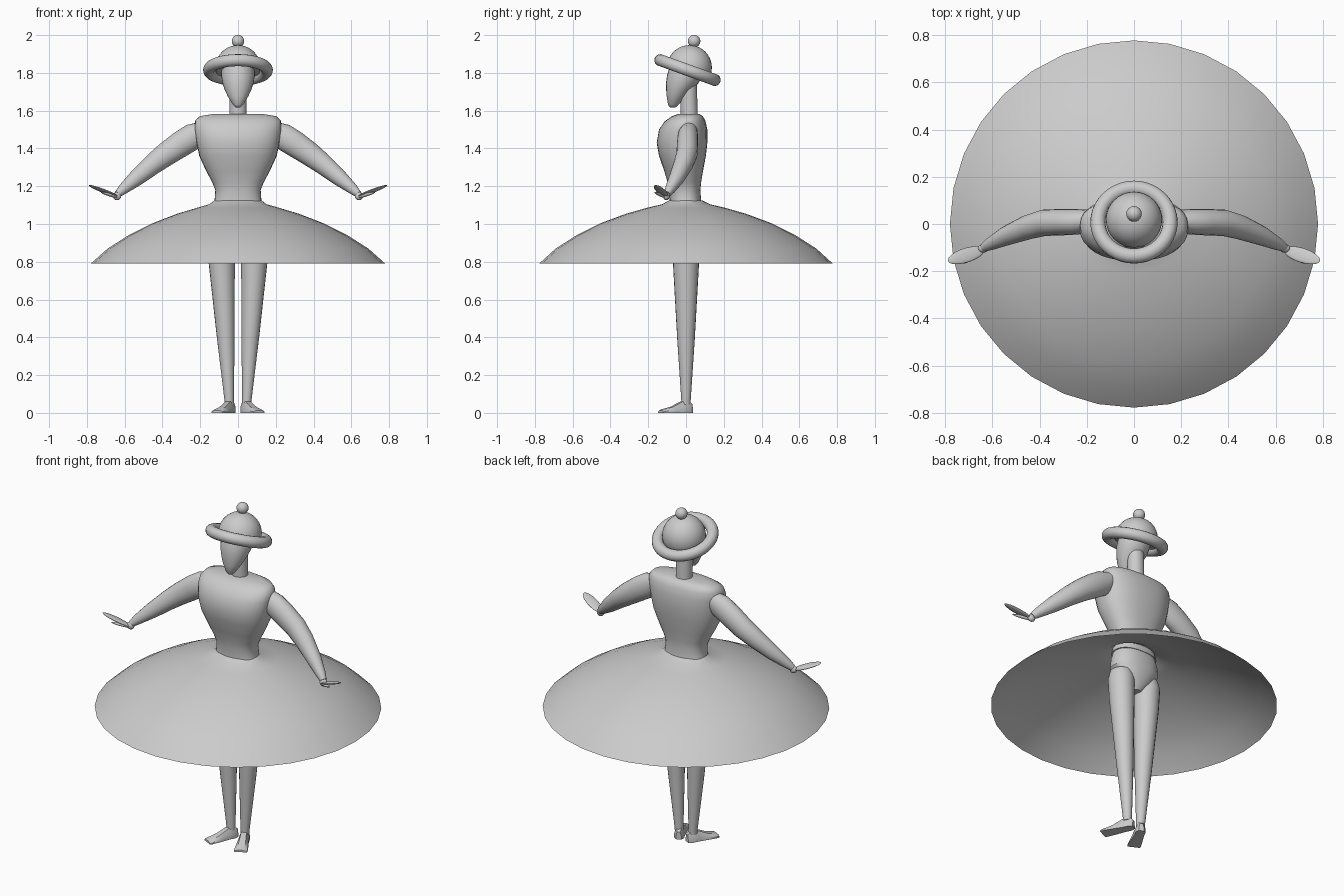
import bpy, bmesh
from math import sin, cos, pi, radians, copysign
from mathutils import Vector, Matrix

if "Cube" in bpy.data.objects:
    bpy.data.objects.remove(bpy.data.objects["Cube"])


def finish(name, bm, angle=40):
    bmesh.ops.recalc_face_normals(bm, faces=bm.faces)
    me = bpy.data.meshes.new(name)
    bm.to_mesh(me)
    bm.free()
    ob = bpy.data.objects.new(name, me)
    bpy.context.collection.objects.link(ob)
    bpy.ops.object.select_all(action='DESELECT')
    ob.select_set(True)
    bpy.context.view_layer.objects.active = ob
    bpy.ops.object.shade_smooth_by_angle(angle=radians(angle))
    return ob


def loft(name, rings, caps=True, angle=40):
    bm = bmesh.new()
    vs = [[bm.verts.new(p) for p in r] for r in rings]
    n = len(vs[0])
    for a, b in zip(vs, vs[1:]):
        for i in range(n):
            j = (i + 1) % n
            bm.faces.new((a[i], a[j], b[j], b[i]))
    if caps:
        bm.faces.new(vs[0])
        bm.faces.new(vs[-1])
    return finish(name, bm, angle)


def level(z, hw, yf, yb, n=32, e=2.0, cx=0.0):
    # horizontal superellipse ring given half width, front y and back y
    out = []
    for i in range(n):
        t = 2 * pi * i / n
        c, s = cos(t), sin(t)
        out.append(Vector((cx + hw * copysign(abs(c) ** (2 / e), c),
                           (yf + yb) / 2 + (yb - yf) / 2 * copysign(abs(s) ** (2 / e), s), z)))
    return out


def tube(name, path, side, n=20):
    # path rows: x, y, z, upright radius, depth radius
    pts = [Vector((side * p[0], p[1], p[2])) for p in path]
    rings = []
    for i, p in enumerate(pts):
        t = (pts[min(i + 1, len(pts) - 1)] - pts[max(i - 1, 0)]).normalized()
        u = t.cross(Vector((0, 1, 0))).normalized()
        v = t.cross(u)
        rings.append([p + u * path[i][3] * cos(2 * pi * k / n) + v * path[i][4] * sin(2 * pi * k / n)
                      for k in range(n)])
    return loft(name, rings)


def blob(name, centre, radii, axes=None):
    # ellipsoid with optional orthogonal axes as matrix columns
    bm = bmesh.new()
    rot = Matrix(axes).transposed().to_4x4() if axes else Matrix()
    m = Matrix.Translation(centre) @ rot @ Matrix.Diagonal((*radii, 1))
    bmesh.ops.create_uvsphere(bm, u_segments=24, v_segments=14, radius=1, matrix=m)
    return finish(name, bm, 60)


# Torso
loft("torso", [level(*r, e=2.4) for r in (
    (1.09, .135, -.088, .085), (1.125, .124, -.086, .08), (1.18, .12, -.09, .076),
    (1.22, .136, -.097, .08), (1.28, .168, -.115, .09), (1.36, .205, -.143, .105),
    (1.43, .22, -.155, .113), (1.50, .23, -.143, .113), (1.545, .228, -.112, .103),
    (1.57, .205, -.075, .09), (1.583, .13, -.04, .07))], angle=60)

# Skirt: oval at the waist, round at the hem
loft("skirt", [level(*r) for r in (
    (1.125, .125, -.09, .085), (1.105, .15, -.125, .125), (1.085, .22, -.21, .21),
    (1.055, .32, -.315, .315), (1.005, .45, -.45, .45), (.94, .58, -.58, .58),
    (.87, .69, -.69, .69), (.79, .78, -.778, .778))], caps=False)

# Pelvis
loft("pelvis", [level(*r, e=2.3) for r in (
    (.87, .03, -.04, .04), (.92, .09, -.075, .075), (.99, .145, -.09, .09),
    (1.05, .14, -.09, .09), (1.10, .125, -.085, .08))])

# Neck and head
loft("neck", [level(1.57, .046, -.028, .062), level(1.80, .046, -.032, .056)])
loft("head", [level(*r, n=24) for r in (
    (1.618, .014, -.085, -.055), (1.63, .026, -.095, -.04), (1.675, .054, -.102, .0),
    (1.71, .07, -.105, .03), (1.745, .082, -.106, .065), (1.79, .09, -.1, .09),
    (1.85, .085, -.08, .1))], angle=60)

# Hat: tilted round brim, dome, bobble
bm = bmesh.new()
N, M = 40, 14
tilt = Matrix.Translation((0, .008, 1.815)) @ Matrix.Rotation(radians(-20), 4, 'X')
g = [[bm.verts.new(tilt @ Vector(((.153 + .032 * cos(2 * pi * j / M)) * cos(2 * pi * i / N),
                                  (.153 + .032 * cos(2 * pi * j / M)) * sin(2 * pi * i / N),
                                  .032 * sin(2 * pi * j / M)))) for j in range(M)] for i in range(N)]
for i in range(N):
    for j in range(M):
        a, b = g[i], g[(i + 1) % N]
        bm.faces.new((a[j], b[j], b[(j + 1) % M], a[(j + 1) % M]))
finish("hat_brim", bm, 60)

bm = bmesh.new()
bmesh.ops.create_uvsphere(bm, u_segments=32, v_segments=20, radius=.119,
                          matrix=Matrix.Translation((0, .018, 1.828)))
bmesh.ops.bisect_plane(bm, geom=bm.verts[:] + bm.edges[:] + bm.faces[:], plane_co=(0, .008, 1.808),
                       plane_no=(0, sin(radians(20)), cos(radians(20))), clear_inner=True)
bmesh.ops.holes_fill(bm, edges=[e for e in bm.edges if e.is_boundary])
finish("hat_dome", bm)
blob("hat_bobble", (0, .043, 1.968), (.033, .033, .033))

for s, tag in ((-1, "right"), (1, "left")):
    # Arm
    tube("arm_" + tag, (
        (.19, .015, 1.495, .05, .045), (.235, .01, 1.465, .07, .054), (.30, .008, 1.425, .069, .056),
        (.38, .005, 1.37, .063, .056), (.45, -.014, 1.317, .055, .052), (.54, -.05, 1.242, .043, .041),
        (.61, -.085, 1.183, .028, .027), (.637, -.1, 1.158, .019, .018)), s)
    # Hand: wrist, flat palm and thumb
    blob("wrist_" + tag, (s * .64, -.104, 1.148), (.022, .018, .022))
    for name, a, b, w, th in (("palm_", (.635, -.108, 1.145), (.788, -.157, 1.205), .031, .008),
                              ("thumb_", (.632, -.108, 1.14), (.725, -.166, 1.168), .011, .008)):
        a, b = Vector((s * a[0], *a[1:])), Vector((s * b[0], *b[1:]))
        x = (b - a).normalized()
        z = x.cross(Vector((0, 1, -.25))).normalized()
        blob(name + tag, (a + b) / 2, ((b - a).length / 2, w, th), (x, z.cross(x), z))

    # Leg with rounded hip
    loft("leg_" + tag, [level(z, r, -r, r, 20, cx=s * cx) for z, r, cx in (
        (.045, .024, .046), (.07, .025, .047), (.40, .047, .065), (.79, .069, .086),
        (.92, .073, .09), (.965, .062, .09), (.985, .03, .09))])

    # Foot turned outward: rows are distance forward, half width, height
    f = Vector((.45 * s, -.893, 0))
    q = Vector((f.y, -f.x, 0))
    base = Vector((s * .043, 0, 0))
    rings = []
    for d, w, h in ((-.034, .015, .045), (-.015, .027, .062), (.025, .027, .06),
                    (.085, .033, .032), (.14, .037, .018), (.15, .033, .012)):
        c = base + f * d
        rings.append([c - q * w, c + q * w, c + q * w + Vector((0, 0, h * .45)),
                      c + q * w * .55 + Vector((0, 0, h)), c - q * w * .55 + Vector((0, 0, h)),
                      c - q * w + Vector((0, 0, h * .45))])
    loft("foot_" + tag, rings)
